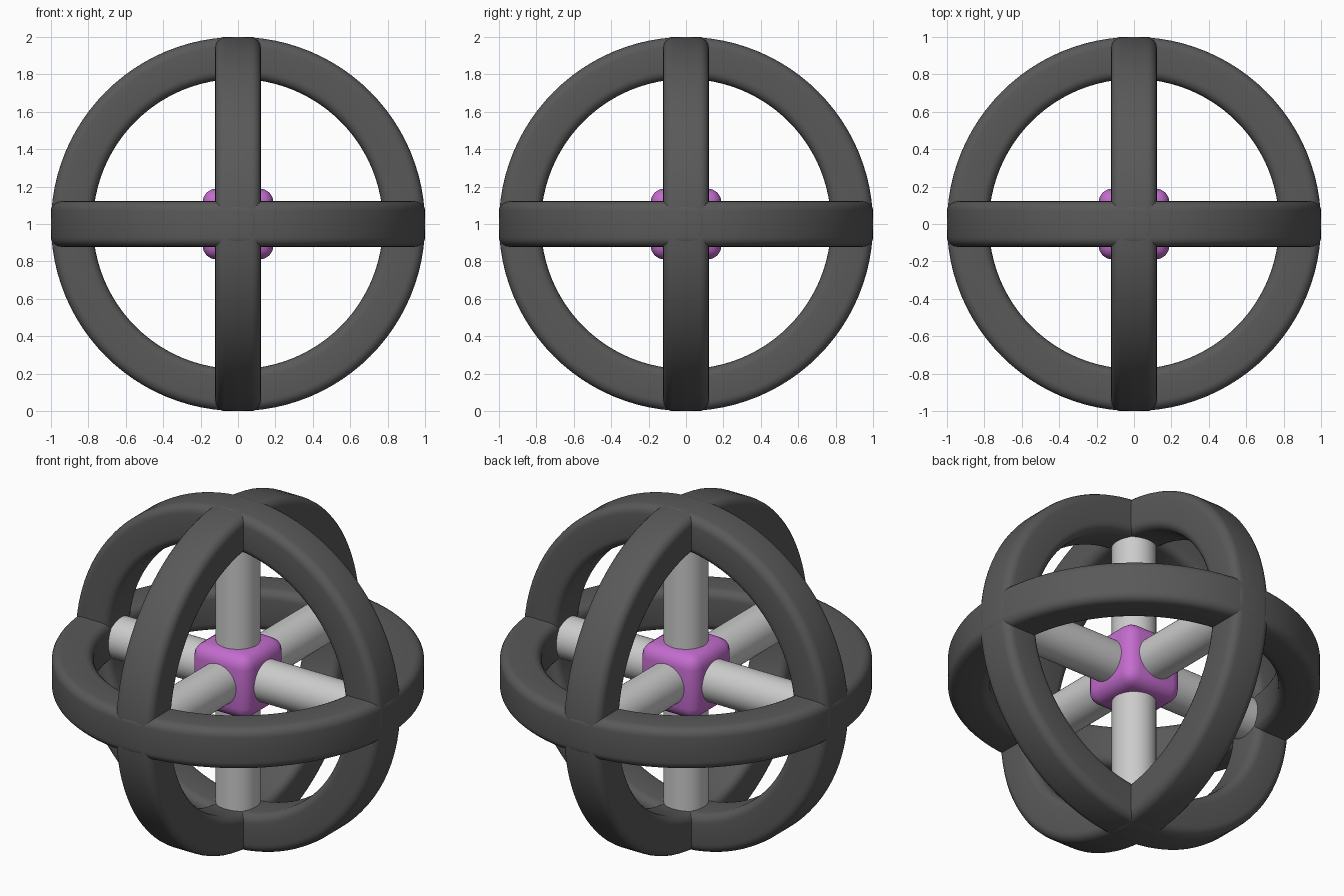
import bpy, bmesh, math
from mathutils import Matrix

old = bpy.data.objects.get("Cube")
if old:
    bpy.data.objects.remove(old, do_unlink=True)

CENTRE = Matrix.Translation((0, 0, 1))
AXES = {
    "x": Matrix.Rotation(math.pi / 2, 4, "Y"),
    "y": Matrix.Rotation(math.pi / 2, 4, "X"),
    "z": Matrix.Identity(4),
}


def make_material(name, rgb):
    mat = bpy.data.materials.new(name)
    mat.use_nodes = True
    mat.diffuse_color = (*rgb, 1)
    mat.node_tree.nodes["Principled BSDF"].inputs["Base Color"].default_value = (*rgb, 1)
    return mat


def add_object(name, bm, mat, rotation, angle):
    bmesh.ops.recalc_face_normals(bm, faces=bm.faces)
    mesh = bpy.data.meshes.new(name)
    bm.to_mesh(mesh)
    bm.free()
    mesh.materials.append(mat)
    obj = bpy.data.objects.new(name, mesh)
    obj.matrix_world = CENTRE @ rotation
    bpy.context.collection.objects.link(obj)
    bpy.ops.object.select_all(action="DESELECT")
    obj.select_set(True)
    bpy.context.view_layer.objects.active = obj
    bpy.ops.object.shade_smooth_by_angle(angle=math.radians(angle))
    return obj


def ring_mesh(inner, outer, half_width, corner, steps=96, corner_steps=5):
    """Sweep a rounded rectangle around the z axis."""
    mid, half_depth = (inner + outer) / 2, (outer - inner) / 2
    section = []
    for quarter, (sx, sz) in enumerate([(1, 1), (-1, 1), (-1, -1), (1, -1)]):
        for i in range(corner_steps + 1):
            a = (quarter + i / corner_steps) * math.pi / 2
            section.append((mid + sx * (half_depth - corner) + corner * math.cos(a),
                            sz * (half_width - corner) + corner * math.sin(a)))
    bm = bmesh.new()
    loops = []
    for s in range(steps):
        t = 2 * math.pi * s / steps
        loops.append([bm.verts.new((r * math.cos(t), r * math.sin(t), z)) for r, z in section])
    n = len(section)
    for s in range(steps):
        a, b = loops[s], loops[(s + 1) % steps]
        for i in range(n):
            j = (i + 1) % n
            bm.faces.new((a[i], b[i], b[j], a[j]))
    return bm


dark = make_material("dark grey", (0.1, 0.1, 0.1))
light = make_material("light grey", (0.6, 0.6, 0.6))
purple = make_material("purple", (0.55, 0.15, 0.62))

# Three crossing rings and the rods that join them to the hub
for axis, rotation in AXES.items():
    add_object(f"ring_around_{axis}", ring_mesh(0.775, 1.0, 0.122, 0.05), dark, rotation, 40)
    rod = bmesh.new()
    bmesh.ops.create_cone(rod, cap_ends=True, segments=48, radius1=0.12, radius2=0.12, depth=1.7)
    add_object(f"rod_{axis}", rod, light, rotation, 40)

# Rounded cube hub
hub = bmesh.new()
bmesh.ops.create_cube(hub, size=0.38)
bmesh.ops.bevel(hub, geom=hub.edges[:], offset=0.075, segments=4, profile=0.5, affect="EDGES")
add_object("hub", hub, purple, Matrix.Identity(4), 60)
